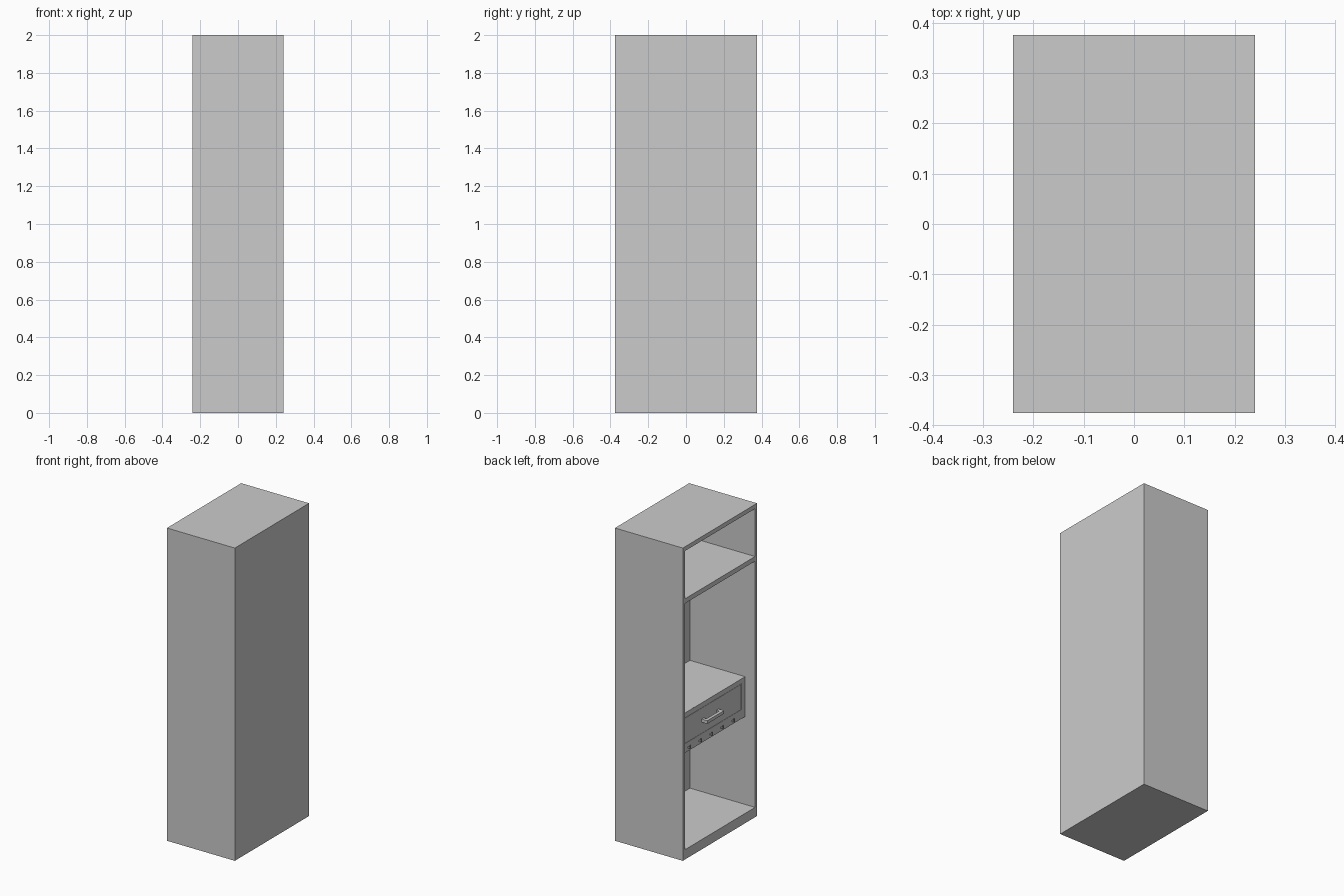
import bpy, bmesh
from mathutils import Vector

if "Cube" in bpy.data.objects:
    bpy.data.objects.remove(bpy.data.objects["Cube"])

# Tall cabinet: the open side faces -x
X, Y, H, T = 0.24, 0.375, 2.0, 0.02
IN_Y = Y - T          # inner half width
BACK = X - T          # inner face of the back panel
FACE = -X + 0.07      # front plane of the recessed drawer unit


def box(name, lo, hi):
    lo, hi = Vector(lo), Vector(hi)
    bm = bmesh.new()
    bmesh.ops.create_cube(bm, size=1)
    size, mid = hi - lo, (hi + lo) / 2
    for v in bm.verts:
        v.co = Vector(c * s + m for c, s, m in zip(v.co, size, mid))
    mesh = bpy.data.meshes.new(name)
    bm.to_mesh(mesh)
    bm.free()
    obj = bpy.data.objects.new(name, mesh)
    bpy.context.collection.objects.link(obj)
    return obj


# Carcass: one block with the bays cut through the open side
carcass = box("carcass", (-X, -Y, 0), (X, Y, H))
bays = [(0.063, 1.637), (1.667, H - 0.027)]
for i, (z0, z1) in enumerate(bays):
    cutter = box("bay_cutter_%d" % i, (-X - 0.1, -IN_Y, z0), (BACK, IN_Y, z1))
    cutter.hide_render = True
    cutter.hide_set(True)
    mod = carcass.modifiers.new("bay", "BOOLEAN")
    mod.operation = "DIFFERENCE"
    mod.object = cutter
    mod.solver = "EXACT"
    bpy.context.view_layer.objects.active = carcass
    bpy.ops.object.modifier_apply(modifier=mod.name)
    bpy.data.objects.remove(cutter)

# Recessed drawer unit spanning the main bay
box("drawer_unit", (FACE + 0.002, -IN_Y, 0.625), (BACK, IN_Y, 0.88))
box("counter_edge", (FACE, -IN_Y, 0.85), (FACE + 0.002, IN_Y, 0.88))
box("drawer_front", (FACE, -0.315, 0.687), (FACE + 0.002, 0.315, 0.847))
box("hook_rail", (FACE, -IN_Y, 0.625), (FACE + 0.002, IN_Y, 0.684))
for name, s in (("left_stile", 1), ("right_stile", -1)):
    a, b = sorted((s * 0.318, s * IN_Y))
    box(name, (FACE, a, 0.684), (FACE + 0.002, b, 0.85))

# Drawer handle: bar on two posts
box("handle_bar", (FACE - 0.04, -0.085, 0.757), (FACE - 0.02, 0.085, 0.777))
for s in (-1, 1):
    box("handle_post", (FACE - 0.02, s * 0.075 - 0.01, 0.757),
        (FACE + 0.001, s * 0.075 + 0.01, 0.777))

# Row of small hooks under the drawer
for k in range(-2, 3):
    y = k * 0.111
    box("hook_arm", (FACE - 0.018, y - 0.004, 0.645), (FACE + 0.001, y + 0.004, 0.652))
    box("hook_tip", (FACE - 0.018, y - 0.004, 0.652), (FACE - 0.012, y + 0.004, 0.665))
